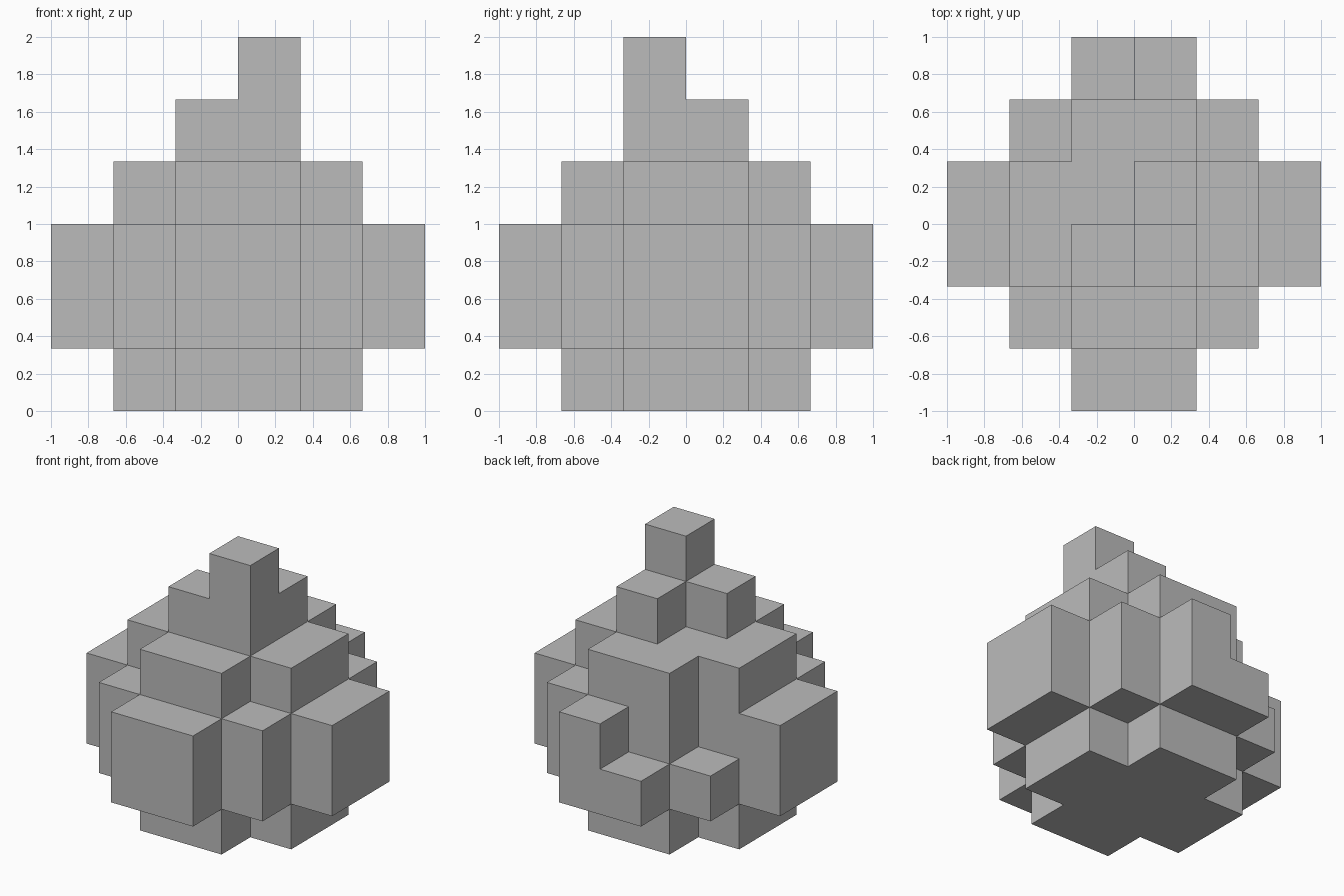
import bpy
import bmesh
from mathutils import Vector

if "Cube" in bpy.data.objects:
    bpy.data.objects.remove(bpy.data.objects["Cube"], do_unlink=True)

CELL = 1 / 3


def block(x0, x1, y0, y1, z0, z1):
    """Grid cells of a box, end values excluded."""
    return {(x, y, z) for x in range(x0, x1)
            for y in range(y0, y1) for z in range(z0, z1)}


def cross(reach, z0, z1):
    """Plus shape two cells wide, arms reaching out from the centre."""
    return (block(-reach, reach, -1, 1, z0, z1)
            | block(-1, 1, -reach, reach, z0, z1))


# Foot and shoulder crosses, wide middle with filled corners
cells = cross(2, 0, 4) | cross(3, 1, 3) | block(-2, 2, -2, 2, 1, 3)
# Broken step at the back corner
cells -= {(-1, 2, 2), (-2, 1, 2)}
# L-shaped crown and single peak
cells |= {(-1, -1, 4), (0, -1, 4), (0, 0, 4), (0, -1, 5)}

# Skin only the exposed cell sides
bm = bmesh.new()
corners = {}


def corner(p):
    key = tuple(round(v) for v in p)
    if key not in corners:
        corners[key] = bm.verts.new(Vector(key) * CELL)
    return corners[key]


half = Vector((0.5, 0.5, 0.5))
for cell in sorted(cells):
    for axis in range(3):
        for sign in (-1, 1):
            n = Vector((0, 0, 0))
            n[axis] = sign
            if tuple(round(v) for v in Vector(cell) + n) in cells:
                continue
            u = Vector((n.y, n.z, n.x))
            v = n.cross(u)
            mid = Vector(cell) + half + n / 2
            bm.faces.new([corner(mid + (a * u + b * v) / 2)
                          for a, b in ((-1, -1), (1, -1), (1, 1), (-1, 1))])

# Merge flush sides into clean flat faces
bmesh.ops.dissolve_limit(bm, angle_limit=0.01, verts=bm.verts[:], edges=bm.edges[:])
mesh = bpy.data.meshes.new("stepped_block")
bm.to_mesh(mesh)
bm.free()

# Plain grey
grey = bpy.data.materials.new("plain_grey")
grey.use_nodes = True
color = (0.5, 0.5, 0.5, 1)
grey.diffuse_color = color
grey.node_tree.nodes["Principled BSDF"].inputs["Base Color"].default_value = color
mesh.materials.append(grey)

bpy.context.collection.objects.link(bpy.data.objects.new("stepped_block", mesh))
